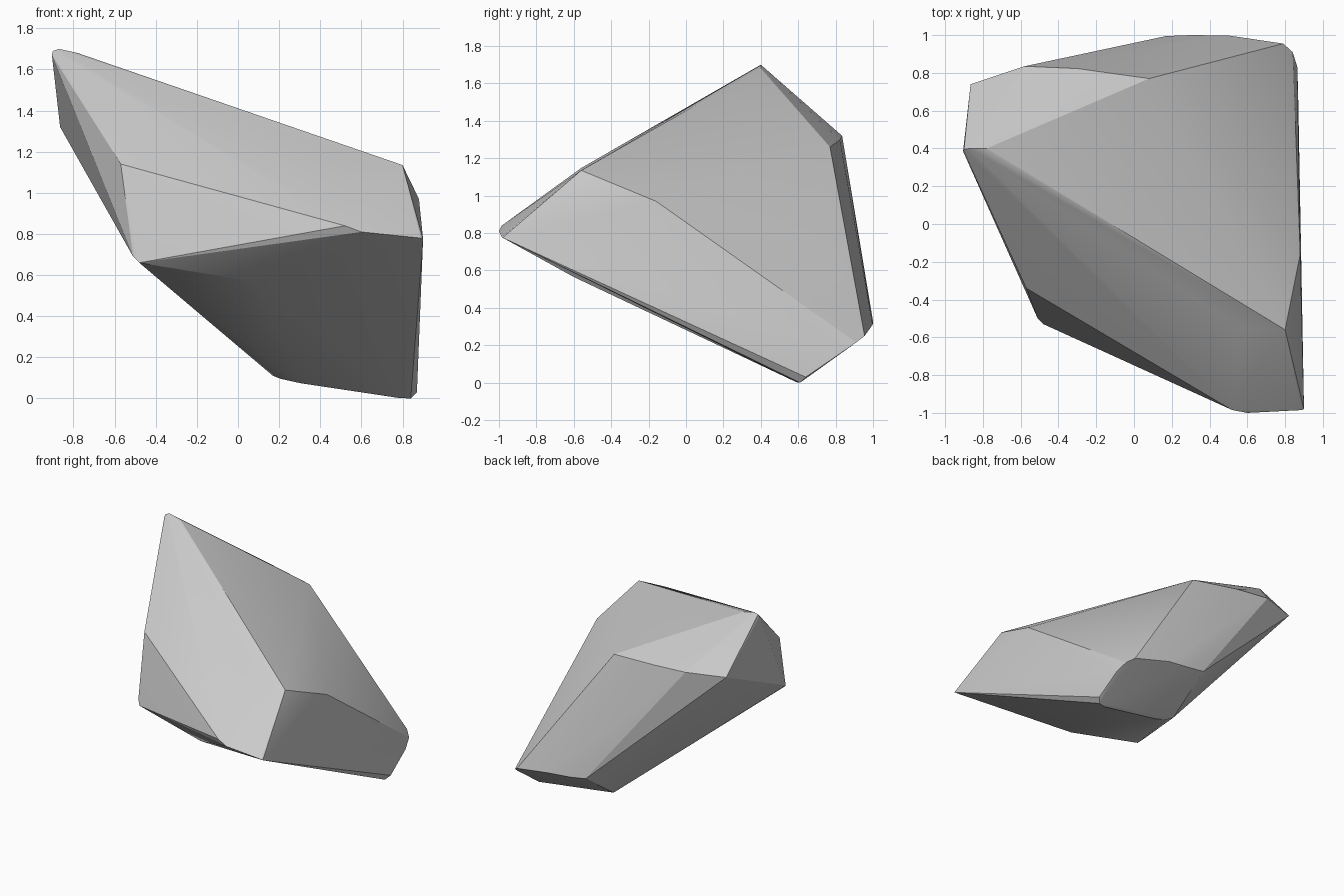
import bpy, bmesh

# Corner points of the faceted stone, wrapped with a convex hull
tip = [(-0.905, 0.385, 1.67), (-0.90, 0.395, 1.69), (-0.87, 0.40, 1.70), (-0.78, 0.40, 1.68)]
back_ridge = [(-0.865, 0.74, 1.32), (-0.58, 0.835, 1.32), (-0.30, 0.823, 1.298), (0.08, 0.77, 1.26)]
right_shoulder = [(0.80, -0.56, 1.135), (0.57, -0.56, 1.148), (0.88, -0.16, 0.97)]
front_edge = [(0.90, -0.98, 0.775), (0.89, -0.985, 0.78), (0.60, -1.0, 0.81), (0.52, -0.985, 0.84)]
left_corner = [(-0.48, -0.53, 0.66), (-0.51, -0.50, 0.69), (-0.57, -0.34, 1.14)]
underside = [(0.10, -0.60, 0.565), (0.17, 0.65, 0.11), (0.21, 0.61, 0.095), (0.30, 0.60, 0.075)]
base_facet = [(0.78, 0.59, 0.003), (0.84, 0.61, 0.0), (0.87, 0.64, 0.03), (0.865, 0.83, 0.16),
              (0.84, 0.91, 0.215), (0.79, 0.955, 0.25), (0.50, 0.998, 0.31),
              (0.30, 1.0, 0.33), (0.17, 0.995, 0.35)]

bm = bmesh.new()
for p in tip + back_ridge + right_shoulder + front_edge + left_corner + underside + base_facet:
    bm.verts.new(p)
hull = bmesh.ops.convex_hull(bm, input=bm.verts[:])
loose = [v for v in bm.verts if not v.link_faces]
bmesh.ops.delete(bm, geom=loose, context='VERTS')
bmesh.ops.recalc_face_normals(bm, faces=bm.faces[:])

mesh = bpy.data.meshes.new("rock")
bm.to_mesh(mesh)
bm.free()
rock = bpy.data.objects.new("rock", mesh)
bpy.context.collection.objects.link(rock)

# Soft shading on gentle facets, crisp on the main edges
bpy.context.view_layer.objects.active = rock
rock.select_set(True)
bpy.ops.object.shade_smooth_by_angle(angle=0.35)
